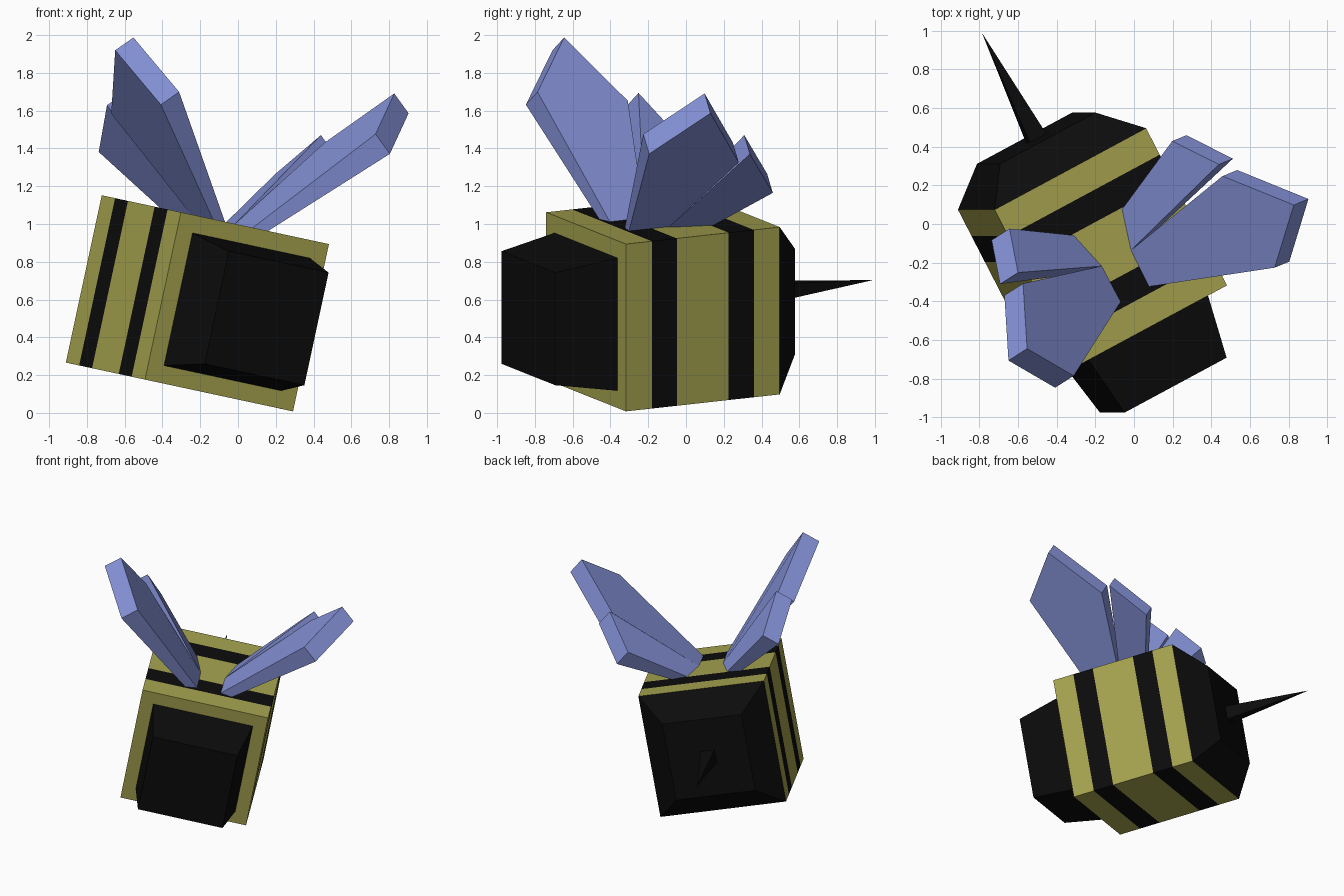
import bpy, bmesh
from mathutils import Vector, Matrix

if "Cube" in bpy.data.objects:
    bpy.data.objects.remove(bpy.data.objects["Cube"])

# Flight pose: model is built upright (front = -y), then turned and tilted
up = Vector((0.21, 0, 0.978)).normalized()
right = Vector((0.865, 0.466, -0.188))
right = (right - up * right.dot(up)).normalized()
back = up.cross(right)
pose = Matrix((right, back, up)).transposed().to_4x4()
pose.translation = (-0.215, -0.122, 0.58)


def material(name, color):
    m = bpy.data.materials.new(name)
    m.diffuse_color = (*color, 1)
    m.use_nodes = True
    m.node_tree.nodes["Principled BSDF"].inputs["Base Color"].default_value = m.diffuse_color
    return m


yellow = material("yellow", (0.38, 0.365, 0.077))
black = material("black", (0.0035, 0.0035, 0.0035))
blue = material("wing blue", (0.24, 0.295, 0.70))


def finish(name, bm, mats):
    bmesh.ops.recalc_face_normals(bm, faces=bm.faces)
    me = bpy.data.meshes.new(name)
    bm.to_mesh(me)
    bm.free()
    for m in mats:
        me.materials.append(m)
    ob = bpy.data.objects.new(name, me)
    ob.matrix_world = pose
    bpy.context.collection.objects.link(ob)
    return ob


def square_loft(name, rings, mats, rule=lambda y: 0):
    """Loft square rings (y, half size) along y; colour faces by their centre y."""
    bm = bmesh.new()
    loops = [[bm.verts.new((sx * h, y, sz * h))
              for sx, sz in ((-1, -1), (1, -1), (1, 1), (-1, 1))] for y, h in rings]
    for a, b in zip(loops, loops[1:]):
        for i in range(4):
            j = (i + 1) % 4
            bm.faces.new((a[i], a[j], b[j], b[i]))
    bm.faces.new(loops[0])
    bm.faces.new(loops[-1])
    for f in bm.faces:
        f.material_index = rule(f.calc_center_median().y)
    return finish(name, bm, mats)


# Striped body with a black tapered rear
H = 0.453
square_loft("body", [(y, H) for y in (-0.46, -0.305, -0.155, 0.155, 0.305, 0.46)] + [(0.64, 0.285)],
            [yellow, black], lambda y: int(0.155 < abs(y) < 0.305 or y > 0.47))

# Head and stinger
square_loft("head", [(-0.805, 0.305), (-0.455, 0.36)], [black])
square_loft("stinger", [(0.63, 0.05), (1.25, 0.0005)], [black])

# Wings: upper outline, thickened toward the underside and tapered to the root
normal = Vector((0.75, -0.13, -0.65)).normalized()
FORE = [((0.085, -0.273, 0.453), 0.06), ((0.601, -0.434, 1.074), 0.133),
        ((0.798, -0.171, 1.305), 0.133), ((0.597, 0.104, 0.973), 0.133),
        ((0.088, -0.062, 0.453), 0.06)]
HIND = [((0.088, -0.062, 0.453), 0.06), ((0.601, 0.17, 1.008), 0.128),
        ((0.487, 0.367, 0.757), 0.128), ((0.145, 0.148, 0.453), 0.06)]


def wing(name, outline, side):
    bm = bmesh.new()
    flip = Vector((side, 1, 1))
    top = [bm.verts.new(Vector(p) * flip) for p, t in outline]
    low = [bm.verts.new((Vector(p) + normal * t) * flip) for p, t in outline]
    bm.faces.new(top)
    bm.faces.new(low)
    n = len(top)
    for i in range(n):
        j = (i + 1) % n
        bm.faces.new((top[i], top[j], low[j], low[i]))
    finish(name, bm, [blue])


for label, side in (("right", 1), ("left", -1)):
    wing(label + "_fore_wing", FORE, side)
    wing(label + "_hind_wing", HIND, side)
